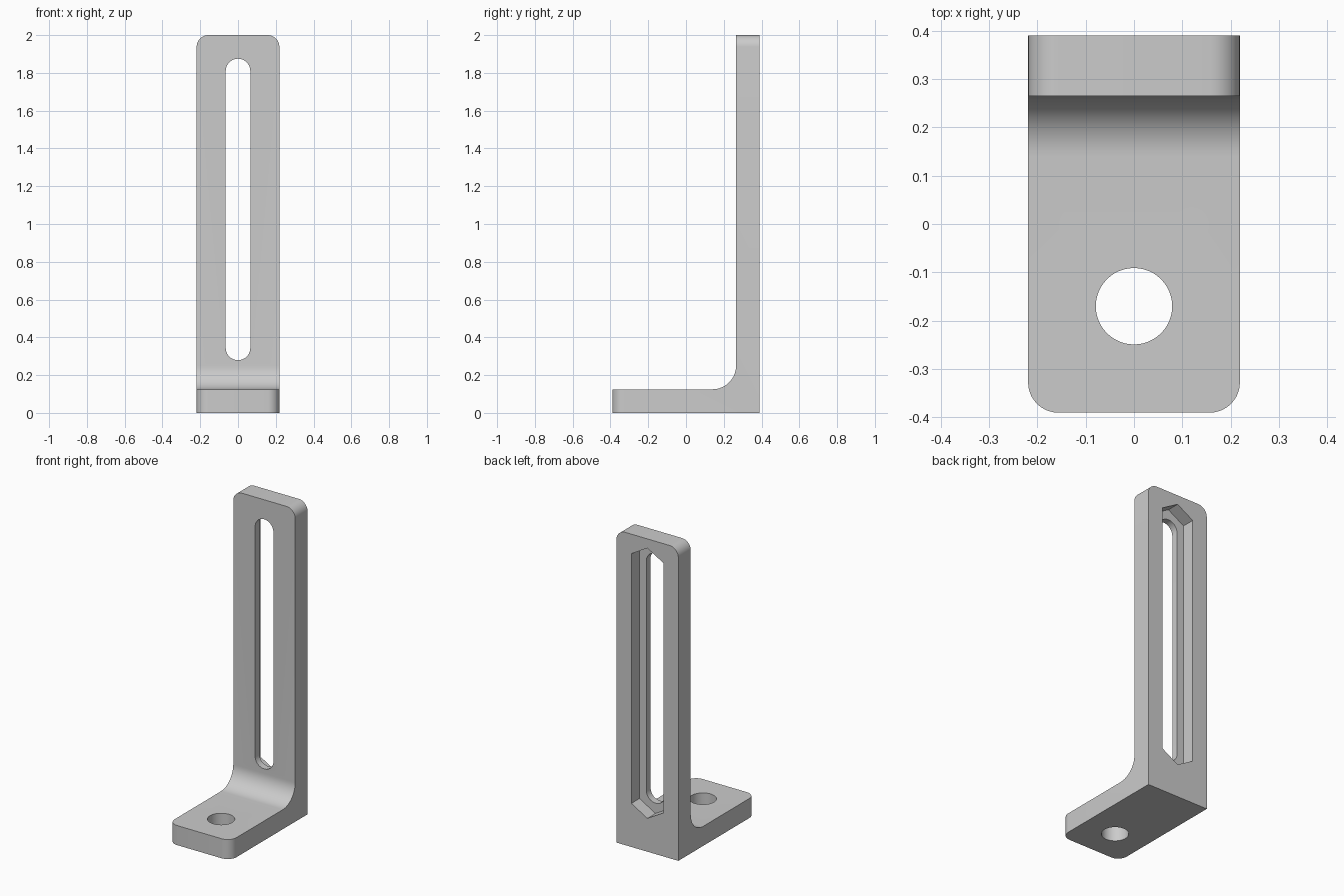
import bpy, bmesh, math
from mathutils import Vector

if "Cube" in bpy.data.objects:
    bpy.data.objects.remove(bpy.data.objects["Cube"])

HALF_W, HALF_D, HEIGHT = 0.219, 0.39, 2.0
THICK, FILLET, CORNER = 0.125, 0.125, 0.0625
WALL = HALF_D - THICK               # front face of the upright
SLOT_LOW, SLOT_HIGH = 0.344, 1.81   # centres of the slot ends
SLOT_R, NUT_R, NUT_DEPTH = 0.065, 0.131, 0.082

grey = bpy.data.materials.new("light grey")
grey.use_nodes = True
grey.diffuse_color = (0.6, 0.6, 0.6, 1)
grey.node_tree.nodes["Principled BSDF"].inputs["Base Color"].default_value = (0.6, 0.6, 0.6, 1)


def arc(cx, cy, r, start, end, steps):
    """Points along an arc, angles in degrees."""
    angles = [math.radians(start + (end - start) * i / steps) for i in range(steps + 1)]
    return [(cx + r * math.cos(a), cy + r * math.sin(a)) for a in angles]


def prism(name, points, push, rounded=None):
    """Extrude a closed outline; bevel the edges picked by the rounded rule."""
    bm = bmesh.new()
    face = bm.faces.new([bm.verts.new(p) for p in points])
    out = bmesh.ops.extrude_face_region(bm, geom=[face])
    moved = [v for v in out["geom"] if isinstance(v, bmesh.types.BMVert)]
    bmesh.ops.translate(bm, vec=Vector(push), verts=moved)
    if rounded:
        edges = [e for e in bm.edges if rounded(*(v.co for v in e.verts))]
        bmesh.ops.bevel(bm, geom=edges, offset=CORNER, segments=10,
                        profile=0.5, affect='EDGES')
    bmesh.ops.recalc_face_normals(bm, faces=bm.faces[:])
    mesh = bpy.data.meshes.new(name)
    bm.to_mesh(mesh)
    bm.free()
    mesh.materials.append(grey)
    obj = bpy.data.objects.new(name, mesh)
    bpy.context.collection.objects.link(obj)
    return obj


def slot_outline(r, steps):
    """Long vertical slot; few steps give pointed hexagonal ends."""
    trim = 0 if steps > 2 else 30
    ends = (arc(0, SLOT_HIGH, r, trim, 180 - trim, steps)
            + arc(0, SLOT_LOW, r, 180 + trim, 360 - trim, steps))
    return ends


def corner_edge(a, b):
    """Side edges of the upright's top and of the base's front."""
    at_top = min(a.z, b.z) > HEIGHT - 0.001 and abs(a.y - b.y) > 0.01
    at_front = max(a.y, b.y) < -HALF_D + 0.001 and abs(a.z - b.z) > 0.01
    return at_top or at_front


# L-shaped body with a filleted inner corner
inner = arc(WALL - FILLET, THICK + FILLET, FILLET, -90, 0, 16)
profile = ([(-HALF_D, 0), (HALF_D, 0), (HALF_D, HEIGHT), (WALL, HEIGHT)]
           + inner[::-1] + [(-HALF_D, THICK)])
bracket = prism("bracket", [(-HALF_W, y, z) for y, z in profile],
                (2 * HALF_W, 0, 0), corner_edge)

# Cutters: through slot, nut channel in the back, bolt hole in the base
cutters = [
    prism("slot_cutter", [(x, WALL - 0.1, z) for x, z in slot_outline(SLOT_R, 20)],
          (0, 0.4, 0)),
    prism("nut_channel_cutter",
          [(x, HALF_D - NUT_DEPTH, z) for x, z in slot_outline(NUT_R, 2)], (0, 0.2, 0)),
    prism("bolt_hole_cutter",
          [(x, y, -0.1) for x, y in arc(0, -0.17, 0.079, 0, 360, 48)[:-1]], (0, 0, 0.4)),
]
bpy.ops.object.select_all(action='DESELECT')
bpy.context.view_layer.objects.active = bracket
bracket.select_set(True)
for cutter in cutters:
    cutter.hide_render = True
    mod = bracket.modifiers.new(cutter.name, 'BOOLEAN')
    mod.operation, mod.solver, mod.object = 'DIFFERENCE', 'EXACT', cutter
    bpy.ops.object.modifier_apply(modifier=mod.name)
    bpy.data.objects.remove(cutter)

bpy.ops.object.shade_smooth_by_angle(angle=math.radians(25))
